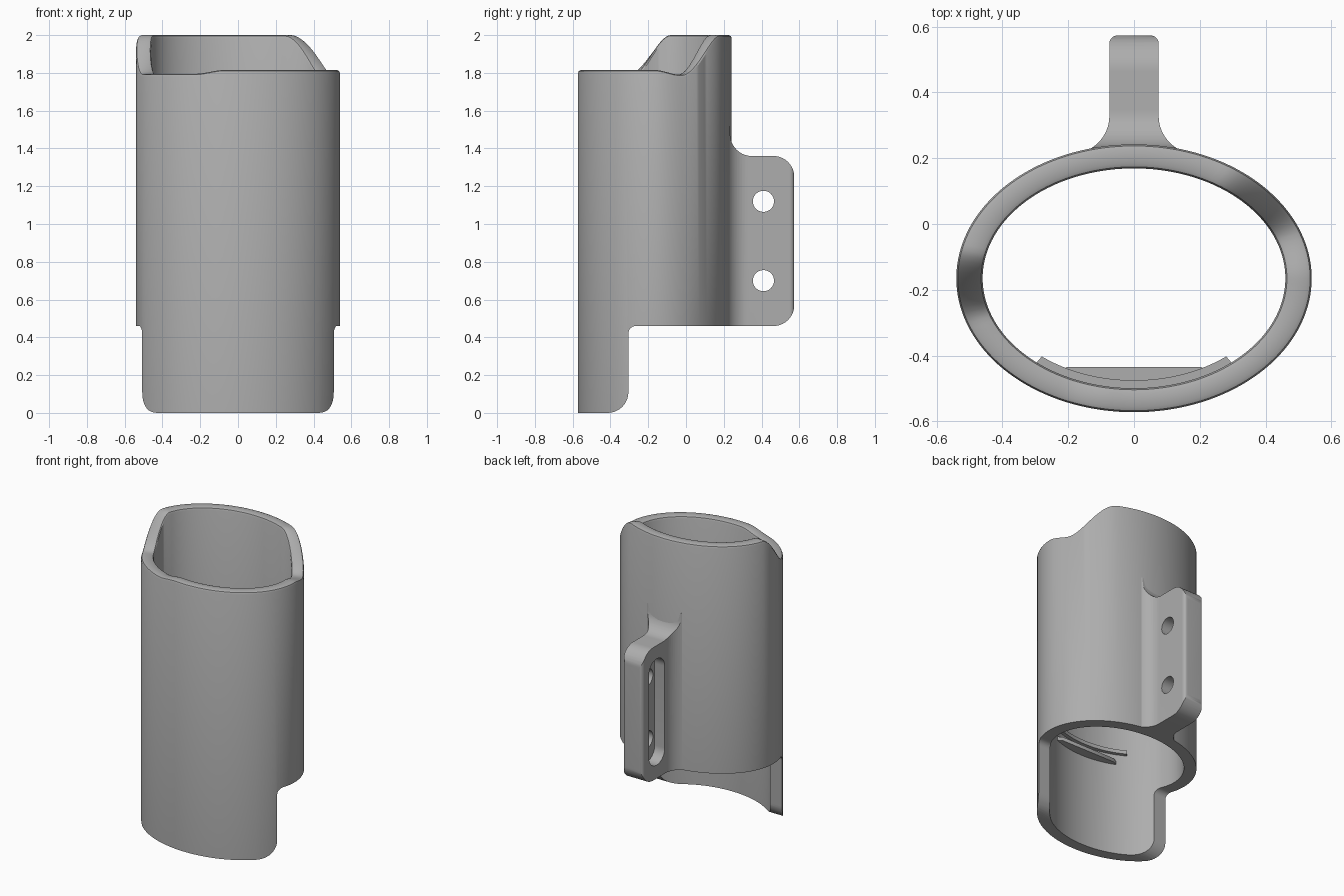
import bpy, bmesh, math
from mathutils import Vector

cube = bpy.data.objects.get("Cube")
if cube:
    bpy.data.objects.remove(cube, do_unlink=True)

grey = bpy.data.materials.new("plain_grey")
grey.use_nodes = True
COLOUR = (0.42, 0.42, 0.42, 1)
grey.diffuse_color = COLOUR
grey.node_tree.nodes["Principled BSDF"].inputs["Base Color"].default_value = COLOUR

CY = -0.165              # centre of the oval sleeve
OUT, INN = (0.54, 0.407), (0.46, 0.334)


def oval(radii, deg, inset=0.0):
    t = math.radians(deg)
    return ((radii[0] - inset) * math.cos(t), CY + (radii[1] - inset) * math.sin(t))


def finish(name, bm):
    bmesh.ops.recalc_face_normals(bm, faces=bm.faces)
    mesh = bpy.data.meshes.new(name)
    bm.to_mesh(mesh)
    bm.free()
    mesh.materials.append(grey)
    obj = bpy.data.objects.new(name, mesh)
    bpy.context.collection.objects.link(obj)
    return obj


def rounded(corners, steps=10):
    """Corners are (u, v) or (u, v, radius); returns the outline with arcs."""
    out = []
    for i, c in enumerate(corners):
        p = Vector(c[:2])
        if len(c) == 2:
            out.append(p)
            continue
        a = (Vector(corners[i - 1][:2]) - p).normalized() * c[2]
        b = (Vector(corners[(i + 1) % len(corners)][:2]) - p).normalized() * c[2]
        for k in range(steps + 1):
            t = math.pi / 2 * k / steps
            out.append(p + a + b - b * math.cos(t) - a * math.sin(t))
    return out


def prism(name, outline, axis, lo, hi):
    """Extrude an outline along x (outline in y, z) or z (outline in x, y)."""
    bm = bmesh.new()
    ends = []
    for h in (lo, hi):
        ends.append([bm.verts.new((h, p[0], p[1]) if axis == "x" else (p[0], p[1], h))
                     for p in outline])
        bm.faces.new(ends[-1])
    n = len(outline)
    for i in range(n):
        j = (i + 1) % n
        bm.faces.new((ends[0][i], ends[0][j], ends[1][j], ends[1][i]))
    return finish(name, bm)


def combine(obj, tool, operation):
    """Apply a boolean and discard the tool."""
    mod = obj.modifiers.new("cut", "BOOLEAN")
    mod.operation, mod.object, mod.solver = operation, tool, "EXACT"
    deps = bpy.context.evaluated_depsgraph_get()
    mesh = bpy.data.meshes.new_from_object(obj.evaluated_get(deps))
    obj.modifiers.clear()
    obj.data = mesh
    bpy.data.objects.remove(tool, do_unlink=True)


def smooth(obj):
    bpy.ops.object.select_all(action="DESELECT")
    obj.select_set(True)
    bpy.context.view_layer.objects.active = obj
    bpy.ops.object.shade_smooth_by_angle(angle=math.radians(32))


# Rim height round the oval: low at the front, high at the back
RIM = [(0, 1.815), (20, 1.79), (58, 2), (166, 2), (200, 1.795),
       (245, 1.795), (262, 1.815), (360, 1.815)]


def rim_height(deg):
    for (a, za), (b, zb) in zip(RIM, RIM[1:]):
        if a <= deg <= b:
            s = (deg - a) / (b - a)
            return za + (zb - za) * s * s * (3 - 2 * s)


# Oval sleeve with softly rounded rim
bm = bmesh.new()
SEG, R = 144, 0.016
columns = []
for i in range(SEG):
    deg, column = 360 * i / SEG, []
    top = rim_height(deg)
    outer = [(0, -0.05), (0, top - R), (R * 0.3, top - R * 0.3), (R, top)]
    for inset, z in outer:
        column.append(bm.verts.new((*oval(OUT, deg, inset), z)))
    for inset, z in reversed(outer):
        column.append(bm.verts.new((*oval(INN, deg, -inset), z)))
    columns.append(column)
for i, a in enumerate(columns):
    b = columns[(i + 1) % SEG]
    for k in range(len(a)):
        m = (k + 1) % len(a)
        bm.faces.new((a[k], b[k], b[m], a[m]))
sleeve = finish("sleeve", bm)

# Cut away the lower back, leaving the front skirt
keep = rounded([(-0.7, 0), (-0.305, 0, 0.11), (-0.305, 0.46, 0.04),
                (0.4, 0.46), (0.4, 2.1), (-0.7, 2.1)])
combine(sleeve, prism("skirt_cutter", keep, "x", -0.8, 0.8), "INTERSECT")
smooth(sleeve)

# Mounting fin: flared plan crossed with a rounded side outline
half = [(0.17, 0.19), (0.17, 0.215), (0.075, 0.235, 0.09), (0.075, 0.573, 0.025)]
plan = rounded(half + [(-c[0], *c[1:]) for c in reversed(half)])
fin = prism("mounting_fin", plan, "z", 0.3, 1.7)
side = rounded([(0.15, 0.46), (0.573, 0.46, 0.11), (0.573, 1.36, 0.11),
                (0.238, 1.36, 0.11), (0.232, 1.52), (0.15, 1.52)])
combine(fin, prism("fin_side_cutter", side, "x", -0.4, 0.4), "INTERSECT")

# Rounded pocket on the right face of the fin
slot = rounded([(y, z, 0.084) for y, z in
                ((0.335, 0.55), (0.505, 0.55), (0.505, 1.27), (0.335, 1.27))])
combine(fin, prism("pocket_cutter", slot, "x", -0.3, 0.0), "DIFFERENCE")

# Two screw holes
for z in (0.70, 1.12):
    ring = [(0.41 + 0.056 * math.cos(k * math.pi / 16), z + 0.056 * math.sin(k * math.pi / 16))
            for k in range(32)]
    combine(fin, prism("hole_cutter", ring, "x", -0.3, 0.3), "DIFFERENCE")
smooth(fin)

# Curved inner rib and flat-edged ledge on the front wall
arc = range(230, 311, 4)
band = [oval(INN, d, -0.02) for d in arc] + [oval(INN, d, 0.024) for d in reversed(arc)]
smooth(prism("inner_rib", band, "z", 0.70, 0.725))
short = range(238, 303, 4)
ledge = [oval(INN, d, -0.02) for d in short] + [(0.205, -0.435), (-0.205, -0.435)]
smooth(prism("inner_ledge", ledge, "z", 0.63, 0.655))
